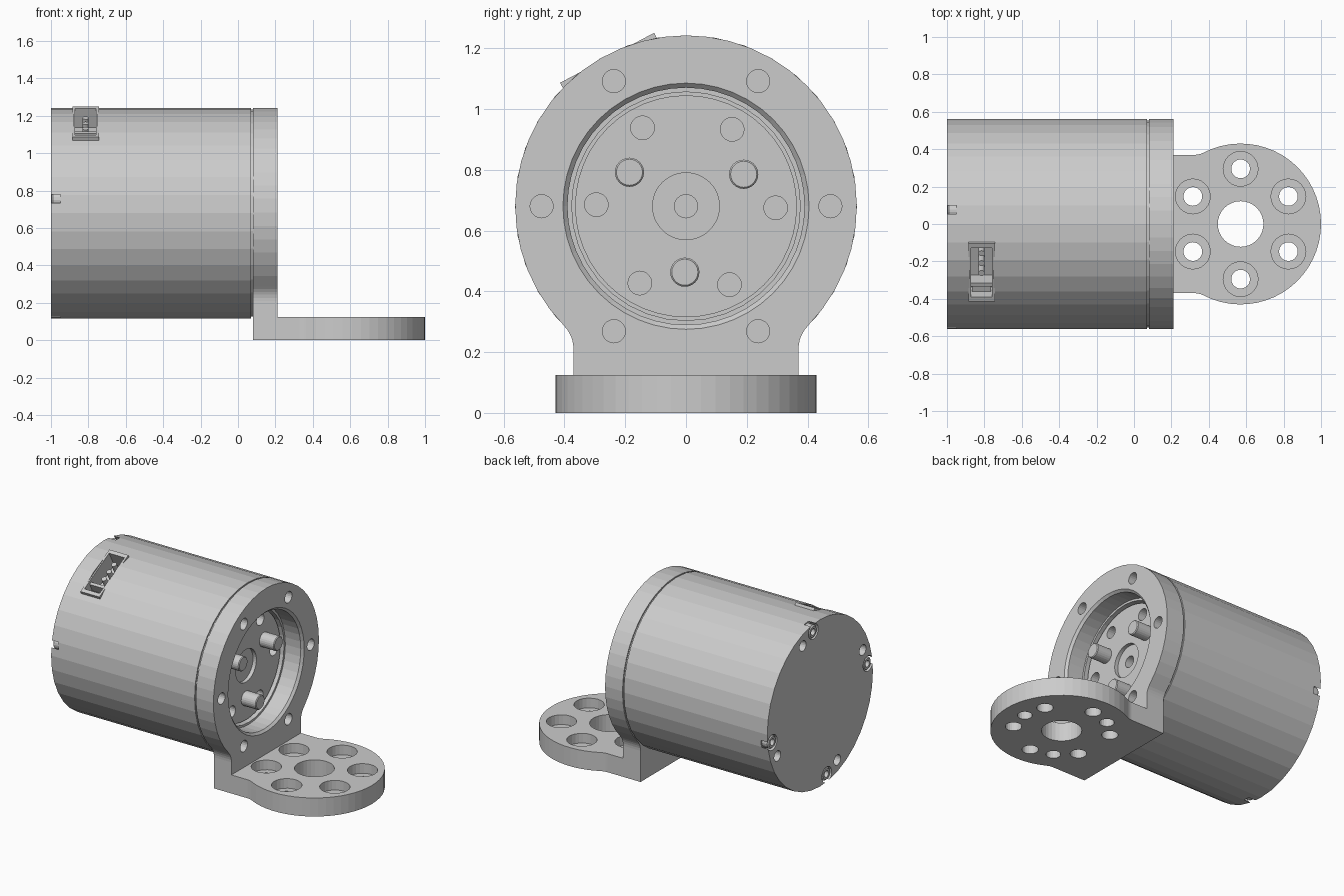
import bpy, bmesh
from math import sin, cos, pi, radians, sqrt, atan2
from mathutils import Vector, Matrix

if "Cube" in bpy.data.objects:
    bpy.data.objects.remove(bpy.data.objects["Cube"])

AZ = 0.68            # height of the motor axis
BX = 0.57            # x centre of the foot flange
X, Z = Vector((1, 0, 0)), Vector((0, 0, 1))


def finish(name, bm):
    bmesh.ops.recalc_face_normals(bm, faces=bm.faces)
    me = bpy.data.meshes.new(name)
    bm.to_mesh(me)
    bm.free()
    ob = bpy.data.objects.new(name, me)
    bpy.context.collection.objects.link(ob)
    return ob


def lathe(bm, profile, origin, axis, n=24):
    """Revolve (radius, height) pairs around an axis; closed at r = 0."""
    m = Matrix.Translation(origin) @ axis.to_track_quat('Z', 'Y').to_matrix().to_4x4()
    rings = []
    for r, h in profile:
        if r == 0:
            rings.append([bm.verts.new(m @ Vector((0, 0, h)))] * n)
        else:
            rings.append([bm.verts.new(m @ Vector((r * cos(2 * pi * i / n), r * sin(2 * pi * i / n), h)))
                          for i in range(n)])
    for a, b in zip(rings, rings[1:]):
        for i in range(n):
            j = (i + 1) % n
            bm.faces.new(list(dict.fromkeys((a[i], a[j], b[j], b[i]))))


def cyl(bm, r, h0, h1, origin, axis, n=20):
    lathe(bm, [(0, h0), (r, h0), (r, h1), (0, h1)], origin, axis, n)


def box(bm, size, loc, m):
    bmesh.ops.create_cube(bm, size=1, matrix=m @ Matrix.Translation(loc) @ Matrix.Diagonal((*size, 1)))


def boolean(ob, other, op='DIFFERENCE'):
    other.hide_render = True
    mod = ob.modifiers.new(op.lower(), 'BOOLEAN')
    mod.operation, mod.object, mod.solver = op, other, 'EXACT'
    bpy.context.view_layer.objects.active = ob
    bpy.ops.object.modifier_apply(modifier=mod.name)
    bpy.data.objects.remove(other)


def on_face(r, deg, x=0):
    """Point at polar position around the motor axis (0 deg = +y)."""
    return Vector((x, r * cos(radians(deg)), AZ + r * sin(radians(deg))))


def on_foot(r, deg):
    return Vector((BX + r * cos(radians(deg)), r * sin(radians(deg)), 0))


def lollipop(R, w, rf, length):
    """Disc blending by fillets into a straight neck of half width w going down."""
    dz = sqrt((R + rf) ** 2 - (w + rf) ** 2)
    a = atan2(dz, w + rf)
    half = [(w, -length)]
    for i in range(6):
        t = pi - a * i / 5
        half.append((w + rf + rf * cos(t), -dz + rf * sin(t)))
    n = 18
    for i in range(1, n + 1):
        t = -a + (pi / 2 + a) * i / n
        half.append((R * cos(t), R * sin(t)))
    return half + [(-u, v) for u, v in half[-2::-1]]


def plate(name, points, thickness):
    bm = bmesh.new()
    f = bm.faces.new([bm.verts.new(p) for p in points])
    ext = bmesh.ops.extrude_face_region(bm, geom=[f])['geom']
    bmesh.ops.translate(bm, vec=thickness, verts=[v for v in ext if isinstance(v, bmesh.types.BMVert)])
    return finish(name, bm)


# L bracket: upright ring plate joined with the horizontal foot
bracket = plate("mounting_bracket",
                [(0.08, u, AZ + v) for u, v in lollipop(0.562, 0.37, 0.11, AZ)], X * 0.13)
foot = plate("foot", [(BX + v, u, 0) for u, v in lollipop(0.43, 0.37, 0.1, BX - 0.08)], Z * 0.125)
boolean(bracket, foot, 'UNION')

bm = bmesh.new()
lathe(bm, [(0, 0), (0.39, 0), (0.39, 0.195), (0.405, 0.21), (0.405, 0.3), (0, 0.3)], on_face(0, 0), X, 48)
cyl(bm, 0.122, -0.1, 0.3, on_foot(0, 0), Z, 32)
for k in range(6):
    cyl(bm, 0.038, 0.02, 0.3, on_face(0.475, 60 * k), X)
    lathe(bm, [(0, -0.1), (0.05, -0.1), (0.05, 0.06), (0.093, 0.06), (0.093, 0.2), (0, 0.2)],
          on_foot(0.295, 30 + 60 * k), Z)
for k in range(3):
    cyl(bm, 0.045, -0.1, 0.07, on_foot(0.29, 120 * k), Z)
boolean(bracket, finish("bracket_cutter", bm))

# Motor housing with an open front recess for the output flange
bm = bmesh.new()
lathe(bm, [(0, -1), (0.5625, -1), (0.5625, 0.07), (0.554, 0.07), (0.554, 0.08),
           (0.376, 0.08), (0.376, -0.06), (0, -0.06)], on_face(0, 0), X, 36)
housing = finish("motor_housing", bm)

# Connector frame: local z points radially out of the housing
sock = Matrix.Translation(on_face(0.553, 118, -0.815)) @ Matrix.Rotation(radians(28), 4, 'X')
bm = bmesh.new()
box(bm, (0.13, 0.335, 0.3), (0, 0, 0.03), sock)
for k in range(6):
    cyl(bm, 0.038, 0.0, 0.3, on_face(0.475, 60 * k), X)
for k in range(4):
    cyl(bm, 0.052, -1.1, -0.95, on_face(0.515, -8 + 90 * k), X)
    cyl(bm, 0.035, -1.1, -0.9, on_face(0.49, -22 + 90 * k), X)
boolean(housing, finish("housing_cutter", bm))

# Rear cover screws with a hex socket
bm = bmesh.new()
for k in range(4):
    lathe(bm, [(0, 0.05), (0.044, 0.05), (0.044, -0.035), (0.036, -0.043),
               (0.022, -0.043), (0.022, -0.01), (0, -0.01)], on_face(0.511, -8 + 90 * k, -0.955), X, 18)
finish("rear_screws", bm)

# Output flange with bolt holes and a stepped centre
bm = bmesh.new()
lathe(bm, [(0, -0.08), (0.365, -0.08), (0.365, 0.06), (0.11, 0.06), (0.11, 0.035),
           (0.038, 0.035), (0.038, -0.03), (0, -0.03)], on_face(0, 0), X, 48)
flange = finish("output_flange", bm)
bm = bmesh.new()
for k in range(6):
    cyl(bm, 0.039, -0.02, 0.2, on_face(0.295, 60 * k - 1), X)
boolean(flange, finish("flange_cutter", bm))

# Three dowel pins
bm = bmesh.new()
for k in range(3):
    lathe(bm, [(0, 0.03), (0.048, 0.03), (0.048, 0.165), (0.043, 0.17), (0, 0.17)],
          on_face(0.217, 29 + 120 * k), X)
finish("dowel_pins", bm)

# Connector socket: walls, floor, latch bar
bm = bmesh.new()
for s in (-1, 1):
    box(bm, (0.014, 0.35, 0.13), (s * 0.064, 0, -0.065), sock)
    box(bm, (0.12, 0.026, 0.13), (0, s * 0.162, -0.065), sock)
box(bm, (0.138, 0.345, 0.02), (0, 0, -0.125), sock)
box(bm, (0.115, 0.02, 0.1), (0, -0.085, -0.07), sock)
box(bm, (0.1, 0.04, 0.06), (0, -0.128, -0.09), sock)
finish("connector_socket", bm)

# Connector contacts
bm = bmesh.new()
radial = sock.to_3x3() @ Z
for y in (-0.02, 0.04, 0.1):
    cyl(bm, 0.017, -0.12, -0.03, sock @ Vector((0, y, 0)), radial, 12)
finish("connector_pins", bm)
